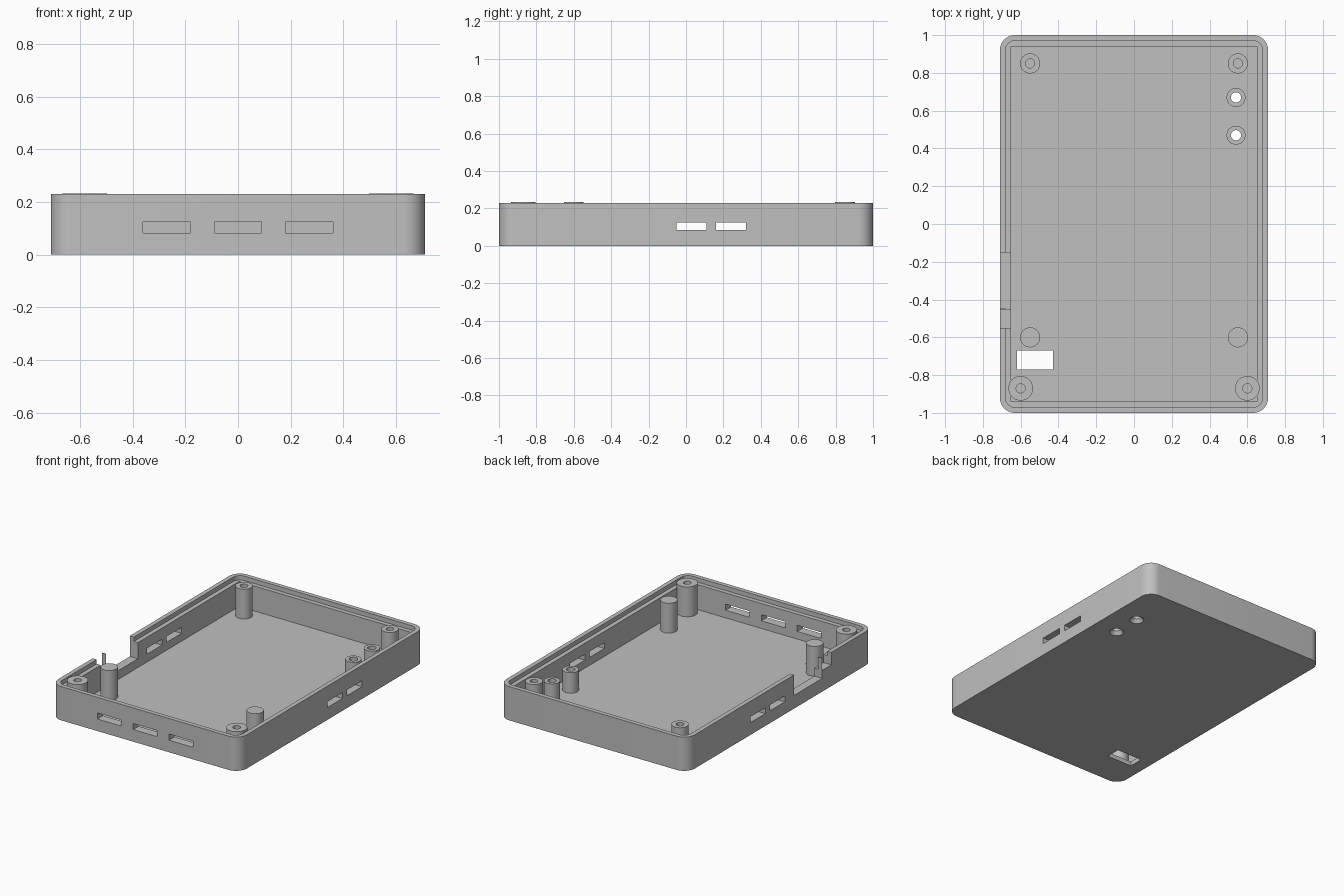
import bpy
import bmesh
from math import cos, sin, pi

if "Cube" in bpy.data.objects:
    bpy.data.objects.remove(bpy.data.objects["Cube"])

W, L, H = 0.71, 1.0, 0.23      # half width, half length, height
FLOOR = 0.03

grey = bpy.data.materials.new("plain grey plastic")
grey.use_nodes = True
colour = (0.53, 0.53, 0.53, 1)
grey.diffuse_color = colour
grey.node_tree.nodes["Principled BSDF"].inputs["Base Color"].default_value = colour


def make(name, bm):
    bmesh.ops.recalc_face_normals(bm, faces=bm.faces)
    mesh = bpy.data.meshes.new(name)
    bm.to_mesh(mesh)
    bm.free()
    mesh.materials.append(grey)
    obj = bpy.data.objects.new(name, mesh)
    bpy.context.collection.objects.link(obj)
    return obj


def rounded_block(name, w, l, r, z0, z1, steps=10):
    """Prism with rounded vertical corners."""
    bm = bmesh.new()
    ring = []
    for i, (sx, sy) in enumerate([(1, 1), (-1, 1), (-1, -1), (1, -1)]):
        for k in range(steps + 1):
            a = (i + k / steps) * pi / 2
            ring.append(bm.verts.new((sx * (w - r) + r * cos(a), sy * (l - r) + r * sin(a), z0)))
    face = bm.faces.new(ring)
    top = bmesh.ops.extrude_face_region(bm, geom=[face])["geom"]
    bmesh.ops.translate(bm, vec=(0, 0, z1 - z0),
                        verts=[v for v in top if isinstance(v, bmesh.types.BMVert)])
    return make(name, bm)


def box(name, x0, x1, y0, y1, z0, z1):
    bm = bmesh.new()
    bmesh.ops.create_cube(bm, size=1)
    for v in bm.verts:
        v.co = (x0 if v.co.x < 0 else x1, y0 if v.co.y < 0 else y1, z0 if v.co.z < 0 else z1)
    return make(name, bm)


def lathe(name, x, y, profile, closed=False, n=40):
    """Revolve (radius, z) points about a vertical axis at x, y."""
    bm = bmesh.new()
    rings = [[bm.verts.new((x + r * cos(2 * pi * k / n), y + r * sin(2 * pi * k / n), z))
              for k in range(n)] for r, z in profile]
    pairs = list(zip(rings, rings[1:]))
    if closed:
        pairs.append((rings[-1], rings[0]))
    else:
        bm.faces.new(rings[0])
        bm.faces.new(rings[-1])
    for a, b in pairs:
        for k in range(n):
            j = (k + 1) % n
            bm.faces.new((a[k], a[j], b[j], b[k]))
    return make(name, bm)


def smooth(obj):
    bpy.ops.object.select_all(action="DESELECT")
    obj.select_set(True)
    bpy.context.view_layer.objects.active = obj
    bpy.ops.object.shade_smooth_by_angle(angle=0.6)


def cut(obj, cutter):
    cutter.hide_render = True
    mod = obj.modifiers.new("cut", "BOOLEAN")
    mod.operation = "DIFFERENCE"
    mod.solver = "EXACT"
    mod.object = cutter
    bpy.context.view_layer.objects.active = obj
    bpy.ops.object.modifier_apply(modifier=mod.name)
    bpy.data.objects.remove(cutter)


# Tray with a stepped rim and square-cornered cavity
tray = rounded_block("tray", W, L, 0.08, 0, H)
cut(tray, rounded_block("rim_cutter", W - 0.03, L - 0.03, 0.05, H - 0.03, H + 0.1))
cut(tray, box("cavity_cutter", -0.65, 0.65, -0.94, 0.94, FLOOR, H + 0.1))

# Ventilation slots: three in front, two on each side
for x in (-0.27, 0, 0.27):
    cut(tray, box("front_slot", x - 0.09, x + 0.09, -1.1, -0.9, 0.082, 0.124))
for y in (0.03, 0.24):
    for s in (-1, 1):
        a, b = sorted((s * 0.6, s * 0.8))
        cut(tray, box("side_slot", a, b, y - 0.08, y + 0.08, 0.084, 0.124))

# Stepped notch in the wall and rectangular window in the floor
cut(tray, box("notch", -0.8, -0.645, -0.451, -0.15, 0.09, 0.4))
cut(tray, box("notch_step", -0.8, -0.645, -0.55, -0.45, 0.145, 0.4))
cut(tray, box("window", -0.62, -0.43, -0.77, -0.67, -0.1, 0.1))

# Countersunk floor holes under the two tube posts
tubes = [(0.54, 0.67), (0.54, 0.47)]
for x, y in tubes:
    cut(tray, lathe("floor_hole", x, y, [(0.049, -0.005), (0.027, 0.025), (0.027, 0.1)]))
smooth(tray)

# Thin fin left standing at the notch step
box("notch_fin", -0.71, -0.68, -0.452, -0.448, 0.14, H)

# Light tubes, open through the floor
for x, y in tubes:
    smooth(lathe("light_tube", x, y,
                 [(0.05, FLOOR - 0.005), (0.05, 0.17), (0.027, 0.17), (0.027, FLOOR - 0.005)],
                 closed=True))

# Screw posts with blind holes, and plain support posts
TOP = H + 0.003
for s, side in ((-1, "right"), (1, "left")):
    for name, x, y, r in (("front", 0.6, -0.87, 0.065), ("back", 0.55, 0.85, 0.053)):
        smooth(lathe(f"{name}_{side}_screw_post", s * x, y,
                     [(r, FLOOR - 0.01), (r, TOP), (0.024, TOP), (0.024, 0.08)]))
    smooth(lathe(f"{side}_support_post", s * 0.55, -0.6,
                 [(0.053, FLOOR - 0.01), (0.053, TOP)]))
